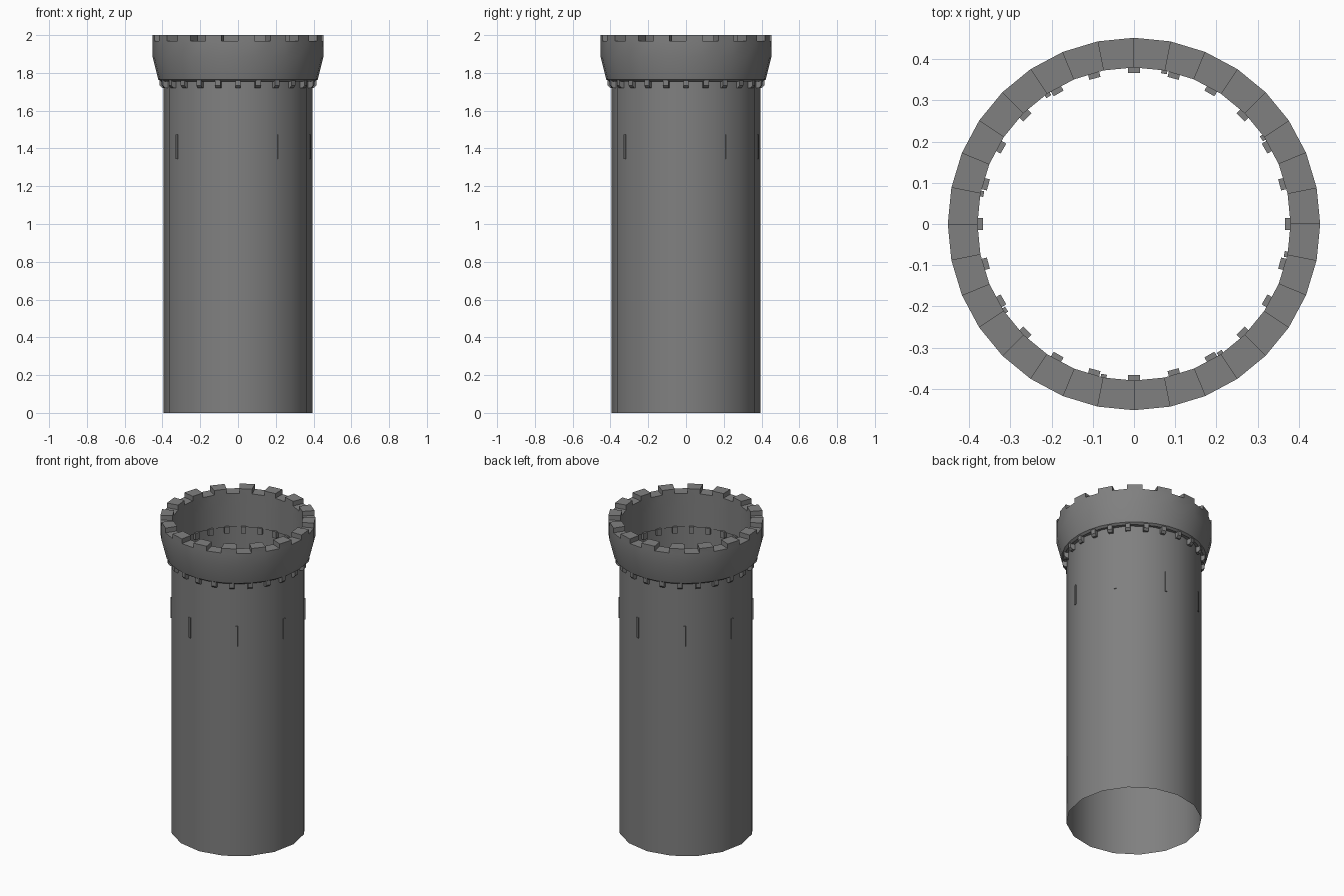
import bpy, bmesh, math
from mathutils import Vector, Matrix

if "Cube" in bpy.data.objects:
    bpy.data.objects.remove(bpy.data.objects["Cube"])

stone = bpy.data.materials.new("grey stone")
stone.diffuse_color = (0.216, 0.216, 0.216, 1)
stone.use_nodes = True
stone.node_tree.nodes["Principled BSDF"].inputs["Base Color"].default_value = stone.diffuse_color


def finish(name, bm, smooth=False):
    bmesh.ops.recalc_face_normals(bm, faces=bm.faces)
    me = bpy.data.meshes.new(name)
    bm.to_mesh(me)
    bm.free()
    me.materials.append(stone)
    ob = bpy.data.objects.new(name, me)
    bpy.context.collection.objects.link(ob)
    if smooth:
        bpy.ops.object.select_all(action='DESELECT')
        ob.select_set(True)
        bpy.context.view_layer.objects.active = ob
        bpy.ops.object.shade_smooth_by_angle(angle=math.radians(30))
    return ob


def lathe(bm, profile, sides, closed):
    rings = [[bm.verts.new((r * math.cos(2 * math.pi * i / sides),
                            r * math.sin(2 * math.pi * i / sides), z))
              for i in range(sides)] for r, z in profile]
    n = len(profile)
    bands = []
    for k in range(n if closed else n - 1):
        a, b = rings[k], rings[(k + 1) % n]
        bands.append([bm.faces.new((a[i], a[(i + 1) % sides], b[(i + 1) % sides], b[i]))
                      for i in range(sides)])
    return bands


def radial_blocks(name, count, start, section, width):
    """Blocks around the axis; section is an (r, z) outline."""
    bm = bmesh.new()
    for i in range(count):
        rot = Matrix.Rotation(math.radians(start) + 2 * math.pi * i / count, 3, 'Z')
        l, r = [[bm.verts.new(rot @ Vector((p, s * width / 2, z))) for p, z in section]
                for s in (-1, 1)]
        bm.faces.new(l)
        bm.faces.new(r)
        n = len(section)
        for k in range(n):
            j = (k + 1) % n
            bm.faces.new((l[k], l[j], r[j], r[k]))
    return finish(name, bm)


# open 16-sided shaft
bm = bmesh.new()
lathe(bm, [(0.394, 0), (0.394, 1.76)], 16, False)
finish("tower_shaft", bm, True)

# flared parapet with 16 merlons raised from alternate top faces
bm = bmesh.new()
bands = lathe(bm, [(0.408, 1.755), (0.422, 1.765), (0.452, 1.885), (0.452, 1.97),
                   (0.38, 1.97), (0.38, 1.885), (0.38, 1.755)], 32, True)
ext = bmesh.ops.extrude_discrete_faces(bm, faces=bands[3][::2])
bmesh.ops.translate(bm, vec=(0, 0, 0.03), verts=list({v for f in ext['faces'] for v in f.verts}))
finish("parapet", bm, True)

# corbels passing through the wall under the parapet
radial_blocks("corbels", 24, 0,
              [(0.366, 1.72), (0.402, 1.72), (0.415, 1.733), (0.415, 1.762), (0.366, 1.762)], 0.028)

# arrow slits, one on every other facet
radial_blocks("arrow_slits", 8, 11.25 + 22.5,
              [(0.372, 1.345), (0.392, 1.345), (0.392, 1.475), (0.372, 1.475)], 0.014)
